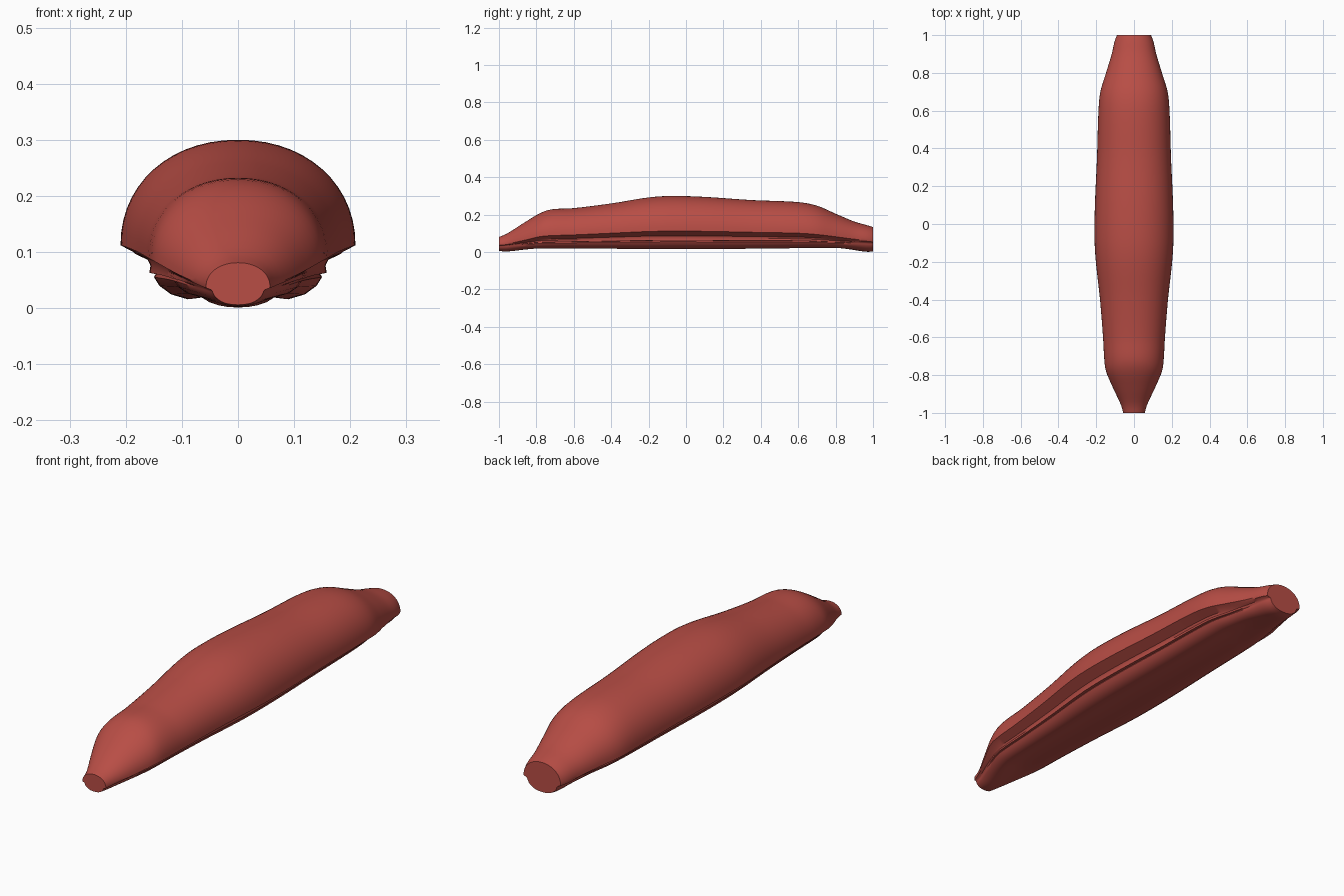
import bpy, bmesh, math

if "Cube" in bpy.data.objects:
    bpy.data.objects.remove(bpy.data.objects["Cube"])

# Stations along the body: y, half width, rim height, top height, underside height
STATIONS = [
    (-1.00, .057, .038, .081, .006), (-.96, .068, .043, .097, .003),
    (-.87, .110, .062, .154, .010), (-.78, .148, .083, .208, .018),
    (-.72, .157, .088, .228, .020), (-.60, .164, .092, .235, .020),
    (-.40, .180, .101, .260, .018), (-.20, .202, .110, .292, .016),
    (-.08, .209, .112, .300, .016), (.10, .207, .111, .295, .016),
    (.35, .196, .106, .278, .018), (.60, .188, .101, .267, .021),
    (.70, .178, .094, .248, .023), (.80, .148, .082, .205, .020),
    (.90, .118, .069, .163, .009), (.97, .102, .062, .143, .001),
    (1.00, .090, .058, .134, .004)]

# Underside half profiles (fraction of half width, fraction of rim height)
MIDDLE = [(1, 1), (.77, .74), (.745, .62), (.755, .49), (.70, .47), (.715, .41),
          (.67, .25), (.57, .09), (.43, 0), (.29, .04), (.13, .11), (0, .13)]
ENDS = [(1, 1), (.99, .93), (.84, .84), (.80, .75), (.79, .70), (.78, .64),
        (.72, .46), (.62, .29), (.49, .15), (.34, .06), (.17, .01), (0, 0)]


def slope(i, c):
    a, b = STATIONS[max(i - 1, 0)], STATIONS[min(i + 1, len(STATIONS) - 1)]
    return (b[c] - a[c]) / (b[0] - a[0])


def station(y):
    """Smoothly interpolate the body sizes at y."""
    i = 0
    while i < len(STATIONS) - 2 and y > STATIONS[i + 1][0]:
        i += 1
    p, q = STATIONS[i], STATIONS[i + 1]
    d = q[0] - p[0]
    t = (y - p[0]) / d
    return [(2*t**3 - 3*t*t + 1) * p[c] + (t**3 - 2*t*t + t) * d * slope(i, c)
            + (3*t*t - 2*t**3) * q[c] + (t**3 - t*t) * d * slope(i + 1, c)
            for c in range(1, 5)]


def section(y):
    """Closed cross-section: dome above, overhanging rim, ribbed underside."""
    w, rim, top, low = station(y)
    k = min(max((abs(y) - .72) / .26, 0), 1)
    k = k * k * (3 - 2 * k)
    n = 28
    pts = []
    for j in range(n + 1):
        a = math.pi * j / n
        c, s = math.cos(a), math.sin(a)
        pts.append((w * math.copysign(abs(c) ** .95, c), y, rim + (top - rim) * abs(s) ** .95))
    half = []
    for (mx, mz), (ex, ez) in zip(MIDDLE, ENDS):
        half.append((w * (mx + (ex - mx) * k), low + (rim - low) * (mz + (ez - mz) * k)))
    pts += [(-x, y, z) for x, z in half[1:]]
    pts += [(x, y, z) for x, z in half[-2:0:-1]]
    return pts


# Body: loft of the sections with flat cut ends
bm = bmesh.new()
STEPS = 100
rings = [[bm.verts.new(p) for p in section(-1 + 2 * i / STEPS)] for i in range(STEPS + 1)]
for a, b in zip(rings, rings[1:]):
    for j in range(len(a)):
        k = (j + 1) % len(a)
        bm.faces.new((a[j], a[k], b[k], b[j]))
bm.faces.new(rings[0])
bm.faces.new(rings[-1][::-1])
bmesh.ops.recalc_face_normals(bm, faces=bm.faces)
mesh = bpy.data.meshes.new("body")
bm.to_mesh(mesh)
bm.free()
body = bpy.data.objects.new("body", mesh)
bpy.context.collection.objects.link(body)

mat = bpy.data.materials.new("red")
mat.diffuse_color = (.48, .075, .06, 1)
mat.use_nodes = True
mat.node_tree.nodes["Principled BSDF"].inputs["Base Color"].default_value = mat.diffuse_color
mesh.materials.append(mat)

bpy.context.view_layer.objects.active = body
body.select_set(True)
bpy.ops.object.shade_smooth_by_angle(angle=math.radians(35))
